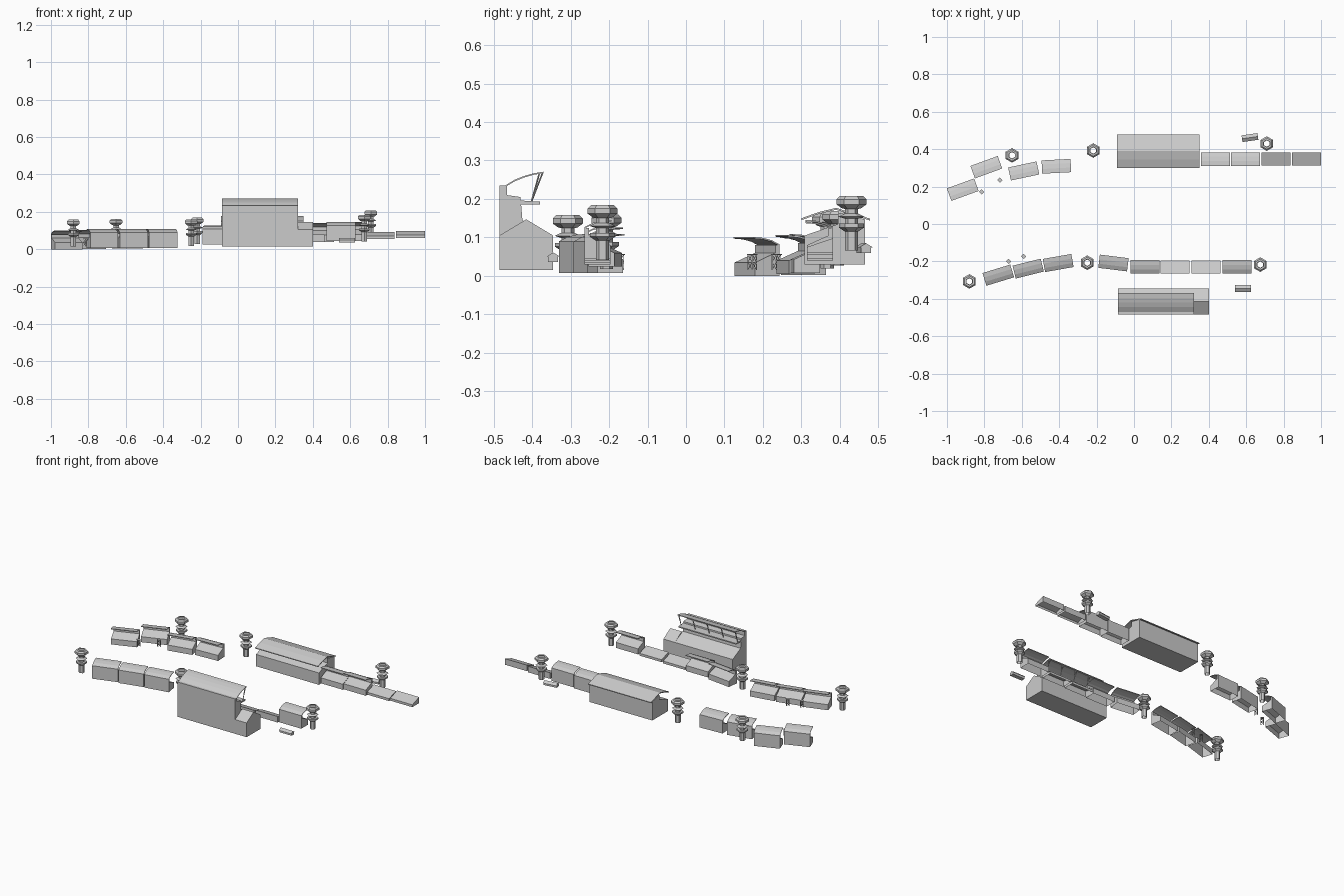
import bpy, bmesh
from math import radians, pi
from mathutils import Vector, Matrix

cube = bpy.data.objects.get("Cube")
if cube:
    bpy.data.objects.remove(cube, do_unlink=True)


def finish(name, bm, loc=(0, 0, 0), turn=0):
    bmesh.ops.recalc_face_normals(bm, faces=bm.faces)
    mesh = bpy.data.meshes.new(name)
    bm.to_mesh(mesh)
    bm.free()
    obj = bpy.data.objects.new(name, mesh)
    bpy.context.collection.objects.link(obj)
    obj.location = loc
    obj.rotation_euler.z = radians(turn)
    return obj


def add_prism(bm, profile, x0, x1, open_bottom=False):
    """Extrude a (y, z) outline along x; its last edge is the underside."""
    a = [bm.verts.new((x0, y, z)) for y, z in profile]
    b = [bm.verts.new((x1, y, z)) for y, z in profile]
    bm.faces.new(a)
    bm.faces.new(b[::-1])
    n = len(profile)
    for i in range(n - 1 if open_bottom else n):
        j = (i + 1) % n
        bm.faces.new((a[i], b[i], b[j], a[j]))


def sheet(points, thickness=0.004):
    """Outline of a thin bent roof."""
    return points + [(y, z - thickness) for y, z in reversed(points)]


def add_bar(bm, p, q, r=0.002):
    p, q = Vector(p), Vector(q)
    d = q - p
    m = Matrix.Translation((p + q) / 2) @ d.to_track_quat('Z', 'Y').to_matrix().to_4x4()
    bmesh.ops.create_cone(bm, cap_ends=True, segments=4, radius1=r, radius2=r,
                          depth=d.length, matrix=m)


# Small stands: hollow below, seats fall toward the track
LENGTH, HALF = 0.155, 0.034


def stand(name, x, y, z, turn, roofed):
    h = LENGTH / 2
    bm = bmesh.new()
    if roofed:
        body = [(HALF, 0), (HALF, 0.035), (-0.022, 0.06), (-0.022, 0.08),
                (-HALF, 0.08), (-HALF, 0)]
    else:
        body = [(HALF, 0), (HALF, 0.015), (-HALF, 0.038), (-HALF, 0)]
    add_prism(bm, body, -h, h, open_bottom=True)
    finish(name, bm, (x, y, z), turn)
    if roofed:
        bm = bmesh.new()
        add_prism(bm, sheet([(-HALF, 0.082), (-0.012, 0.093), (0.012, 0.099),
                             (0.037, 0.101)]), -h, h)
        finish(name + "_roof", bm, (x, y, z), turn)


front_row = [(-0.725, -0.275, 0.008, 17, True), (-0.565, -0.24, 0.008, 14, True),
             (-0.405, -0.21, 0.008, 10, True), (-0.11, -0.21, 0.025, -7, True),
             (0.06, -0.23, 0.03, 0, True), (0.22, -0.23, 0.035, 0, False),
             (0.385, -0.23, 0.04, 0, False), (0.55, -0.23, 0.045, 0, True)]
back_row = [(-0.916, 0.185, 0, 20, True), (-0.79, 0.305, 0.002, 20, True),
            (-0.59, 0.285, 0.005, 12, True), (-0.415, 0.31, 0.008, 3, True),
            (0.437, 0.348, 0.04, 0, True), (0.597, 0.348, 0.045, 0, True),
            (0.76, 0.348, 0.055, 0, False), (0.9225, 0.348, 0.06, 0, False)]
for i, (x, y, z, turn, roofed) in enumerate(front_row):
    stand(f"front_stand_{i + 1}", x, y, z, turn, roofed)
for i, (x, y, z, turn, roofed) in enumerate(back_row):
    stand(f"back_stand_{i + 1}", x, y, z, turn + 180, roofed)


# Six-sided watch towers: open tube, two collars and a wide open crown
def add_lathe(bm, profile, sides=6):
    rings = []
    for r, z in profile:
        c = bmesh.ops.create_circle(bm, segments=sides, radius=r,
                                    matrix=Matrix.Translation((0, 0, z)) @ Matrix.Rotation(pi / 2, 4, 'Z'))
        rings.append(c['verts'])
    for a, b in zip(rings, rings[1:]):
        for i in range(sides):
            j = (i + 1) % sides
            bm.faces.new((a[i], a[j], b[j], b[i]))


def tower(name, x, y, z):
    bm = bmesh.new()
    add_lathe(bm, [(0.017, 0), (0.017, 0.112)])
    add_lathe(bm, [(0.018, 0.05), (0.033, 0.06), (0.033, 0.07), (0.018, 0.07)])
    add_lathe(bm, [(0.018, 0.083), (0.034, 0.088), (0.018, 0.096)])
    add_lathe(bm, [(0.017, 0.108), (0.025, 0.11), (0.039, 0.12), (0.039, 0.133),
                   (0.03, 0.142), (0.019, 0.142)])
    finish(name, bm, (x, y, z), 30)


for i, spot in enumerate([(-0.88, -0.307, 0.016), (-0.25, -0.207, 0.018),
                          (0.675, -0.217, 0.042), (-0.652, 0.367, 0.02),
                          (-0.218, 0.393, 0.027), (0.71, 0.43, 0.066)]):
    tower(f"watch_tower_{i + 1}", *spot)

# Main grandstand with stepped terraces
X0, X1 = -0.085, 0.32
bm = bmesh.new()
add_prism(bm, [(-0.345, 0.015), (-0.345, 0.105), (-0.425, 0.145), (-0.43, 0.205),
               (-0.465, 0.21), (-0.465, 0.235), (-0.485, 0.235), (-0.485, 0.015)], X0, X1)
finish("main_stand_body", bm)

bm = bmesh.new()
add_prism(bm, [(-0.38, 0.186), (-0.38, 0.193), (-0.43, 0.196), (-0.43, 0.186)], X0, X1)
finish("main_stand_balcony", bm)

bm = bmesh.new()
add_prism(bm, sheet([(-0.47, 0.235), (-0.445, 0.25), (-0.42, 0.26), (-0.395, 0.267),
                     (-0.37, 0.271)]), X0, X1)
finish("main_stand_roof", bm)

# Leaning roof struts
bm = bmesh.new()
STRUTS = 5
for i in range(STRUTS):
    x = X0 + 0.005 + i * (X1 - X0 - 0.01) / (STRUTS - 1)
    for top in (-0.373, -0.381):
        add_bar(bm, (x, -0.402, 0.192), (x, top, 0.267))
add_bar(bm, (X0, -0.375, 0.266), (X1, -0.375, 0.266))
finish("main_stand_struts", bm)

bm = bmesh.new()
add_prism(bm, [(-0.345, 0.015), (-0.345, 0.105), (-0.415, 0.147), (-0.485, 0.105),
               (-0.485, 0.015)], X1, 0.4)
finish("gabled_annex", bm)

# Long grandstand opposite, under a pitched roof
X0, X1 = -0.09, 0.35
bm = bmesh.new()
add_prism(bm, [(0.308, 0.03), (0.308, 0.105), (0.395, 0.135), (0.395, 0.165),
               (0.465, 0.147), (0.465, 0.03)], X0, X1)
finish("long_stand_body", bm)
bm = bmesh.new()
add_prism(bm, sheet([(0.3, 0.15), (0.345, 0.166), (0.39, 0.177), (0.478, 0.149)], 0.005), X0, X1)
finish("long_stand_roof", bm)


# Small gabled sheds
def shed(name, loc, turn):
    bm = bmesh.new()
    add_prism(bm, [(0.013, 0), (0.013, 0.014), (0.018, 0.014), (0, 0.025),
                   (-0.018, 0.014), (-0.013, 0.014), (-0.013, 0)], -0.043, 0.043)
    finish(name, bm, loc, turn)


shed("front_shed", (0.583, -0.345, 0.036), 0)
shed("back_shed", (0.62, 0.462, 0.06), 8)


# Lattice masts
def mast(name, loc):
    bm = bmesh.new()
    r, h = 0.008, 0.04
    corners = [(-r, -r), (r, -r), (r, r), (-r, r)]
    for i, a in enumerate(corners):
        b = corners[(i + 1) % 4]
        add_bar(bm, (*a, 0), (*a, h), 0.0015)
        for z in (0, h / 2):
            add_bar(bm, (*a, z), (*b, z + h / 2), 0.001)
            add_bar(bm, (*b, z), (*a, z + h / 2), 0.001)
    bmesh.ops.create_cone(bm, cap_ends=True, segments=4, radius1=0.014, radius2=0.014,
                          depth=0.003,
                          matrix=Matrix.Translation((0, 0, h)) @ Matrix.Rotation(pi / 4, 4, 'Z'))
    finish(name, bm, loc, 45)


for i, spot in enumerate([(-0.67, -0.2, 0.016), (-0.59, -0.173, 0.016),
                          (-0.815, 0.172, 0.016), (-0.717, 0.235, 0.016)]):
    mast(f"lattice_mast_{i + 1}", spot)
